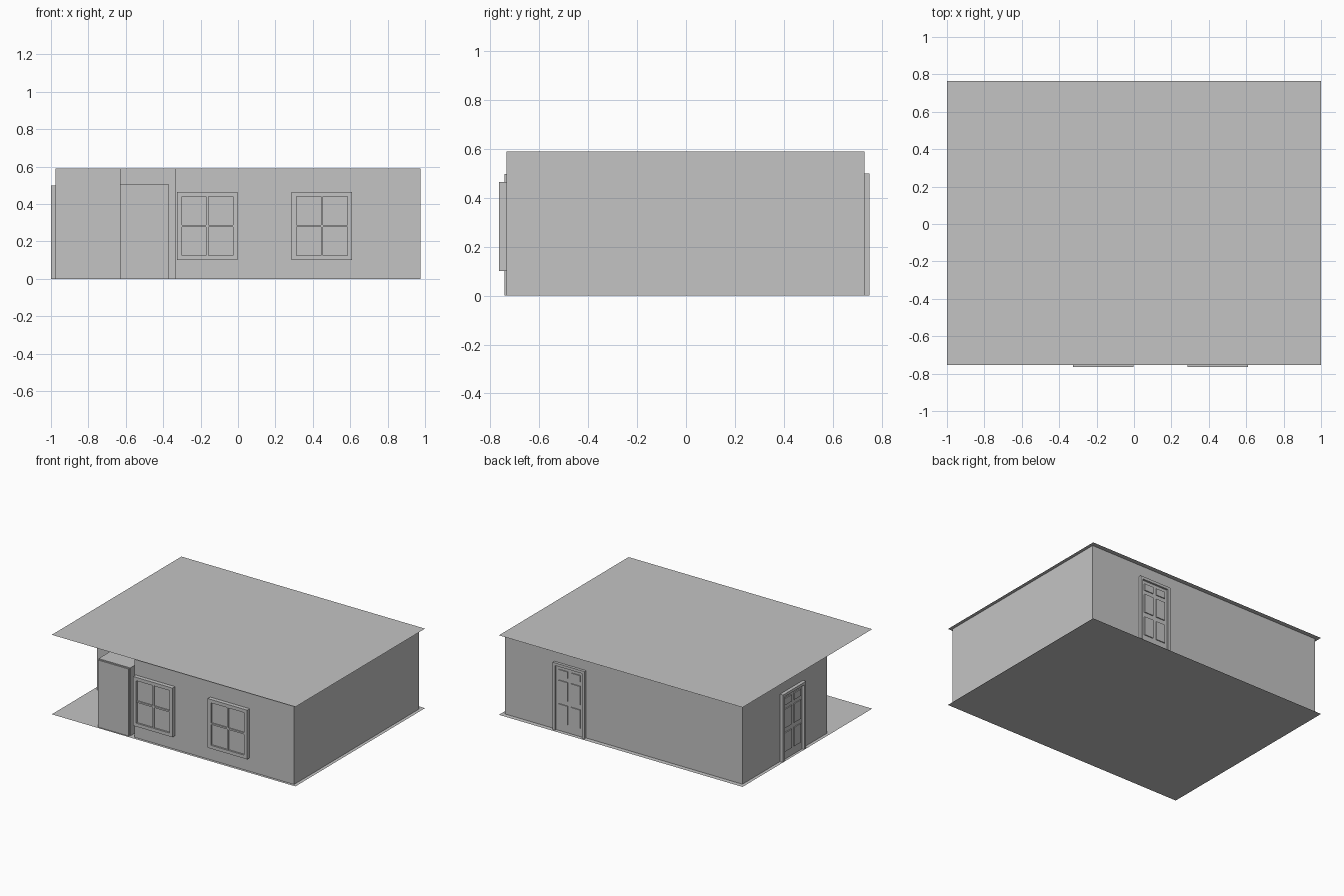
import bpy, bmesh

if "Cube" in bpy.data.objects:
    bpy.data.objects.remove(bpy.data.objects["Cube"])

H = 0.59

mat = bpy.data.materials.new("plain_grey")
mat.diffuse_color = (0.55, 0.55, 0.55, 1)
mat.use_nodes = True
mat.node_tree.nodes["Principled BSDF"].inputs["Base Color"].default_value = mat.diffuse_color


def finish(name, bm, fix_normals=True):
    if fix_normals:
        bmesh.ops.recalc_face_normals(bm, faces=bm.faces)
    me = bpy.data.meshes.new(name)
    bm.to_mesh(me)
    bm.free()
    me.materials.append(mat)
    ob = bpy.data.objects.new(name, me)
    bpy.context.collection.objects.link(ob)
    return ob


def add_box(bm, x0, x1, y0, y1, z0, z1):
    vs = bmesh.ops.create_cube(bm, size=1)["verts"]
    for v in vs:
        v.co = (x1 if v.co.x > 0 else x0,
                y1 if v.co.y > 0 else y0,
                z1 if v.co.z > 0 else z0)


def add_plate(bm, wall, u0, u1, z0, z1, d):
    """Box on a wall: u runs along the wall, d is how far it sticks out."""
    if wall == "front":
        add_box(bm, u0, u1, -0.735 - d, -0.735, z0, z1)
    elif wall == "back":
        add_box(bm, u0, u1, 0.73, 0.73 + d, z0, z1)
    else:
        add_box(bm, -0.975 - d, -0.975, u0, u1, z0, z1)


# floor and ceiling sheets
for name, z in (("floor", 0.0), ("ceiling", H)):
    bm = bmesh.new()
    bm.faces.new([bm.verts.new((x, y, z)) for x, y in
                  ((-1, -0.755), (1, -0.755), (1, 0.765), (-1, 0.765))])
    finish(name, bm, False)

# outer walls with stepped porch corner
outline = [(-0.975, 0.73), (-0.975, -0.26), (-0.63, -0.26), (-0.63, -0.42),
           (-0.335, -0.42), (-0.335, -0.735), (0.975, -0.735), (0.975, 0.73)]
bm = bmesh.new()
low = [bm.verts.new((x, y, 0)) for x, y in outline]
top = [bm.verts.new((x, y, H)) for x, y in outline]
for i in range(len(outline)):
    j = (i + 1) % len(outline)
    bm.faces.new((low[i], low[j], top[j], top[i]))
finish("walls", bm, False)

# storage block standing in the porch corner
bm = bmesh.new()
add_box(bm, -0.63, -0.37, -0.735, -0.42, 0, 0.505)
add_box(bm, -0.63, -0.378, -0.742, -0.735, 0, 0.497)
finish("porch_block", bm)


# six-panel doors with frame
def door(name, wall, u0, u1, depth):
    bm = bmesh.new()
    f = 0.02
    add_plate(bm, wall, u0, u0 + f, 0, 0.50, depth)
    add_plate(bm, wall, u1 - f, u1, 0, 0.50, depth)
    add_plate(bm, wall, u0 + f, u1 - f, 0.48, 0.50, depth)
    add_plate(bm, wall, u0 + f, u1 - f, 0, 0.48, 0.006)
    mid = (u0 + u1) / 2
    for a, b in ((u0 + 0.042, mid - 0.014), (mid + 0.014, u1 - 0.042)):
        for z0, z1 in ((0.06, 0.20), (0.235, 0.375), (0.405, 0.455)):
            add_plate(bm, wall, a, b, z0, z1, 0.013)
    finish(name, bm)


door("back_door", "back", 0.31, 0.57, 0.02)
door("side_door", "left", 0.02, 0.29, 0.025)


# four-pane windows
def window(name, u0, u1):
    z0, z1, f, d = 0.10, 0.465, 0.025, 0.03
    bm = bmesh.new()
    for a, b in ((u0, u0 + f), (u1 - f, u1)):
        add_plate(bm, "front", a, b, z0, z1, d)
    for a, b in ((z0, z0 + f), (z1 - f, z1)):
        add_plate(bm, "front", u0 + f, u1 - f, a, b, d)
    um, zm = (u0 + u1) / 2, (z0 + z1) / 2
    add_plate(bm, "front", um - 0.006, um + 0.006, z0 + f, z1 - f, 0.026)
    add_plate(bm, "front", u0 + f, u1 - f, zm - 0.006, zm + 0.006, 0.0255)
    add_plate(bm, "front", u0 + f, u1 - f, z0 + f, z1 - f, 0.017)
    finish(name, bm)


window("window_left", -0.325, -0.003)
window("window_right", 0.287, 0.61)
